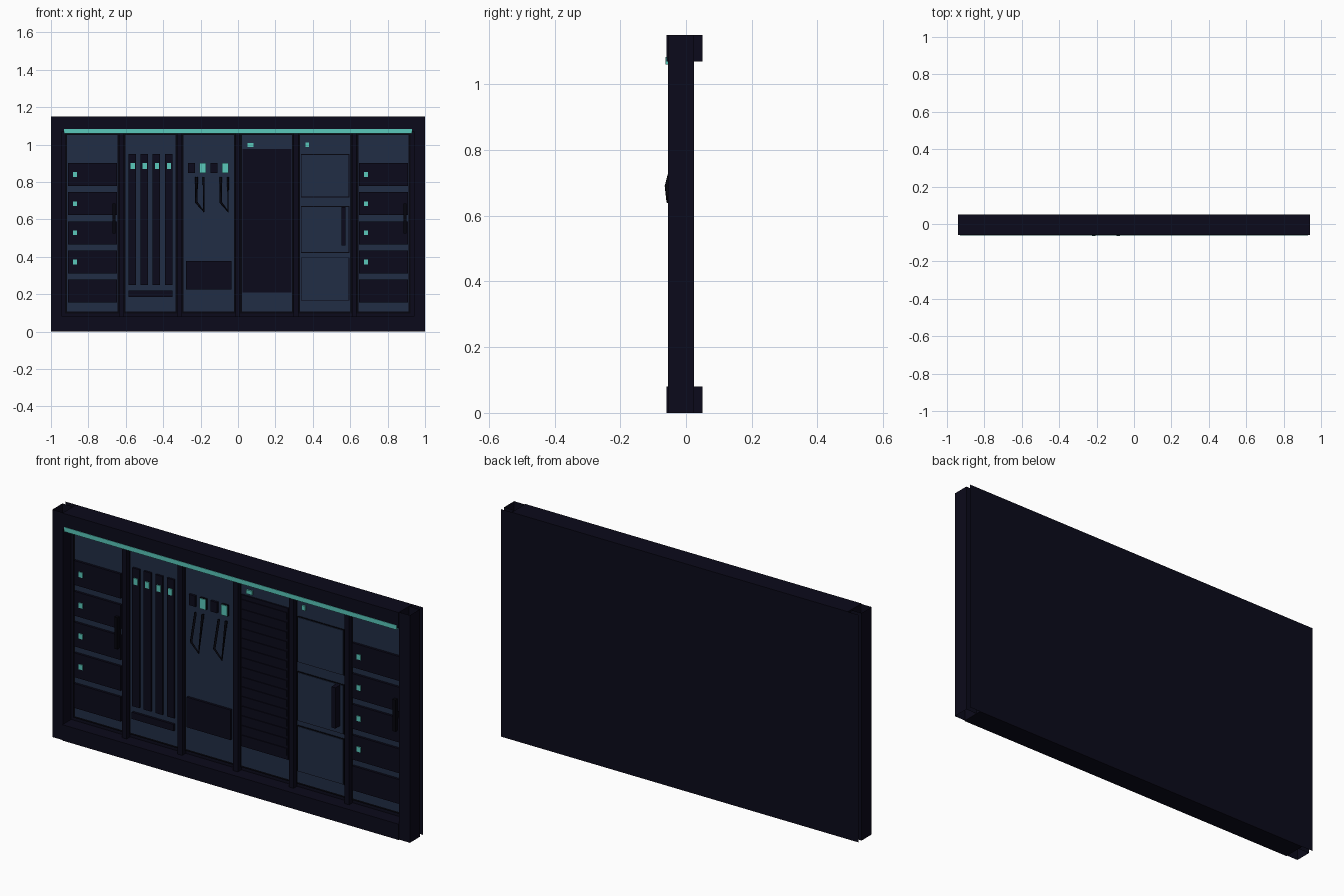
import bpy, bmesh
from mathutils import Vector

cube = bpy.data.objects.get("Cube")
if cube:
    bpy.data.objects.remove(cube, do_unlink=True)


def make_material(name, rgb):
    m = bpy.data.materials.new(name)
    m.use_nodes = True
    m.diffuse_color = (*rgb, 1)
    m.node_tree.nodes["Principled BSDF"].inputs["Base Color"].default_value = (*rgb, 1)
    return m


DARK = make_material("midnight metal", (0.0033, 0.003, 0.0105))
BLACK = make_material("black trim", (0.0015, 0.0015, 0.004))
SLATE = make_material("slate blue", (0.0155, 0.026, 0.060))
TEAL = make_material("teal light", (0.10, 0.58, 0.50))


def finish(name, bm, mat):
    mesh = bpy.data.meshes.new(name)
    bm.to_mesh(mesh)
    bm.free()
    mesh.materials.append(mat)
    obj = bpy.data.objects.new(name, mesh)
    bpy.context.collection.objects.link(obj)
    return obj


def box(name, x, y, z, mat, open_ends=False):
    """Box between the (low, high) limits on each axis."""
    bm = bmesh.new()
    bmesh.ops.create_cube(bm, size=1)
    for v in bm.verts:
        v.co = Vector([(lo + hi) / 2 + c * (hi - lo)
                       for c, (lo, hi) in zip(v.co, (x, y, z))])
    bm.normal_update()
    if open_ends:
        ends = [f for f in bm.faces if abs(f.normal.z) > 0.5]
        bmesh.ops.delete(bm, geom=ends, context='FACES_ONLY')
    return finish(name, bm, mat)


def block(name, cx, cz, w, h, front, mat, back=0.004):
    """Box facing the front, placed by its centre and size."""
    return box(name, (cx - w / 2, cx + w / 2), (front, back),
               (cz - h / 2, cz + h / 2), mat)


def tube(name, points, radius, mat):
    """Thin four-sided pipe along a path."""
    curve = bpy.data.curves.new(name, 'CURVE')
    curve.dimensions = '3D'
    curve.bevel_depth = radius
    curve.bevel_resolution = 0
    curve.use_fill_caps = True
    spline = curve.splines.new('POLY')
    spline.points.add(len(points) - 1)
    for p, co in zip(spline.points, points):
        p.co = (*co, 1)
    curve.materials.append(mat)
    obj = bpy.data.objects.new(name, curve)
    bpy.context.collection.objects.link(obj)


# Outer frame: open-ended posts, deep rails and a thin back sheet
for side, x in (("right", (-1, -0.94)), ("left", (0.94, 1))):
    box(side + "_post", x, (-0.055, 0.025), (0, 1.15), DARK, open_ends=True)
for level, z in (("bottom", (0, 0.08)), ("top", (1.07, 1.15))):
    box(level + "_rail", (-0.94, 0.94), (-0.06, 0.0495), z, DARK)
bm = bmesh.new()
bmesh.ops.create_grid(bm, x_segments=1, y_segments=1, size=1)
for v in bm.verts:
    v.co = (-v.co.x, 0.05, 0.575 * (v.co.y + 1))
finish("back_sheet", bm, DARK)
box("inner_wall", (-0.94, 0.94), (0.01, 0.025), (0.08, 1.07), DARK)
box("light_strip", (-0.93, 0.93), (-0.062, -0.05), (1.06, 1.083), TEAL)

# Six bays with black surrounds, and dividers between them
PITCH = 0.3112
bays = [(i - 2.5) * PITCH - 0.001 for i in range(6)]
for i, cx in enumerate(bays):
    block(f"bay_surround_{i}", cx, 0.579, 0.292, 0.965, 0.004, BLACK, 0.012)
    block(f"bay_panel_{i}", cx, 0.579, 0.268, 0.943, 0, SLATE, 0.01)
for i in range(5):
    block(f"divider_{i}", (bays[i] + bays[i + 1]) / 2, 0.575, 0.026, 0.99, -0.018, DARK, 0.012)

# Outer bays: drawer stacks with indicator lights and a pull
for i in (0, 5):
    cx = bays[i]
    for n in range(5):
        z = 0.839 - n * 0.1555
        block(f"drawer_{i}_{n}", cx, z, 0.262, 0.123, -0.012, DARK)
        if n < 4:
            block(f"drawer_light_{i}_{n}", cx - 0.092, z, 0.022, 0.026, -0.016, TEAL, -0.01)
    block(f"drawer_pull_{i}", cx + 0.116, 0.605, 0.016, 0.16, -0.03, BLACK)

# Second bay: upright slots with lights and a foot bar
for n in range(4):
    x = bays[1] - 0.097 + n * 0.0645
    block(f"slot_{n}", x, 0.60, 0.04, 0.70, -0.01, DARK)
    block(f"slot_light_{n}", x + 0.002, 0.886, 0.022, 0.032, -0.015, TEAL, -0.009)
block("foot_bar", bays[1] - 0.001, 0.203, 0.235, 0.034, -0.012, DARK)

# Third bay: sockets, hanging hooks and a bin
for n in range(4):
    x = -0.249 + n * 0.0605
    lit = n % 2
    block(f"socket_{n}", x, 0.874, 0.036, 0.054, -0.012, BLACK if lit else DARK)
    if lit:
        block(f"socket_light_{n}", x, 0.874, 0.034, 0.052, -0.016, TEAL, -0.011)
for n, x in enumerate((-0.222, -0.092)):
    tube(f"hook_{n}", [(x, -0.022, 0.825), (x, -0.058, 0.69),
                       (x + 0.039, -0.053, 0.642), (x + 0.038, -0.018, 0.825)], 0.007, BLACK)
block("bin", bays[2], 0.302, 0.245, 0.152, -0.012, DARK)

# Fourth bay: louvred panel and status light
block("louvre_panel", bays[3], 0.593, 0.262, 0.766, -0.008, DARK)
for n in range(15):
    block(f"louvre_{n}", bays[3], 0.25 + n * 0.049, 0.25, 0.036, -0.012, DARK, -0.007)
block("louvre_light", 0.067, 0.998, 0.032, 0.02, -0.008, TEAL)

# Fifth bay: three door panels with thin seams, a handle and a light
for n, (z, h) in enumerate(((0.833, 0.232), (0.545, 0.25), (0.281, 0.232))):
    block(f"door_seam_{n}", bays[4], z, 0.26, h, -0.003, BLACK)
    block(f"door_panel_{n}", bays[4], z, 0.252, h - 0.008, -0.006, SLATE)
block("door_handle", 0.565, 0.563, 0.022, 0.206, -0.045, DARK)
block("door_light", 0.37, 1.0, 0.018, 0.024, -0.008, TEAL)
